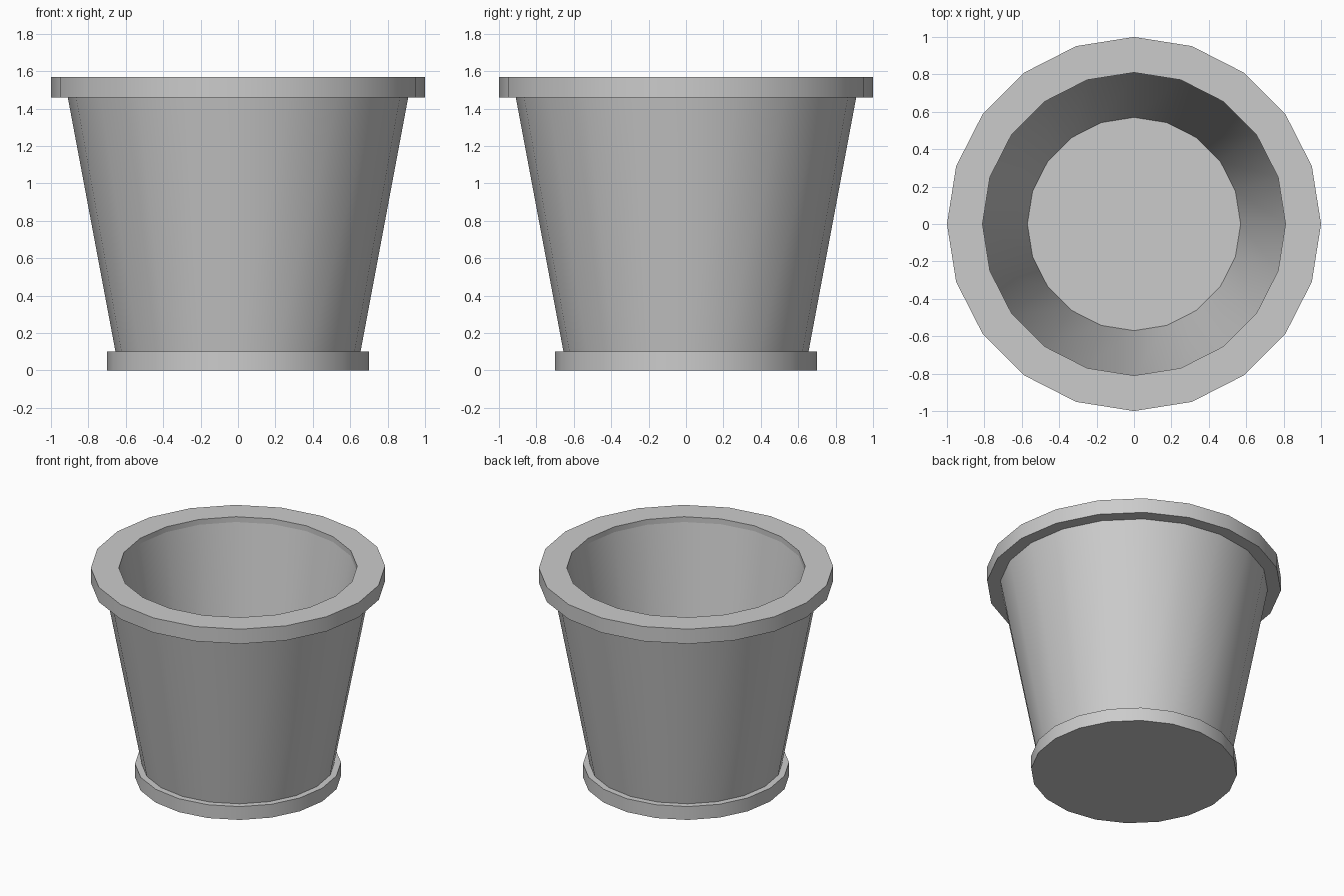
import bpy, bmesh, math

if "Cube" in bpy.data.objects:
    bpy.data.objects.remove(bpy.data.objects["Cube"])

SIDES = 20

# Closed pot profile as (radius, height): base, tapered wall, rim, hollow inside
PROFILE = [(0.70, 0.0), (0.70, 0.10), (0.655, 0.10), (0.91, 1.46),
           (1.00, 1.46), (1.00, 1.57), (0.81, 1.57), (0.81, 1.53), (0.57, 0.13)]


def lathe(name, profile, sides):
    bm = bmesh.new()
    rings = []
    for r, z in profile:
        rings.append([bm.verts.new((r * math.cos(math.tau * i / sides),
                                    r * math.sin(math.tau * i / sides), z))
                      for i in range(sides)])
    for a, b in zip(rings, rings[1:]):
        for i in range(sides):
            j = (i + 1) % sides
            bm.faces.new((a[i], a[j], b[j], b[i]))
    # underside and inner floor
    bm.faces.new(rings[0][::-1])
    bm.faces.new(rings[-1])
    bmesh.ops.recalc_face_normals(bm, faces=bm.faces)
    mesh = bpy.data.meshes.new(name)
    bm.to_mesh(mesh)
    bm.free()
    obj = bpy.data.objects.new(name, mesh)
    bpy.context.collection.objects.link(obj)
    return obj


# Flower pot, smooth around its sides with sharp rim and base edges
pot = lathe("flower_pot", PROFILE, SIDES)
bpy.context.view_layer.objects.active = pot
pot.select_set(True)
bpy.ops.object.shade_smooth_by_angle(angle=math.radians(30))
# The shallow steps of the inner lip stay crisp too
for e in pot.data.edges:
    a, b = (pot.data.vertices[v].co for v in e.vertices)
    if abs(a.z - b.z) < 1e-4:
        e.use_edge_sharp = True
